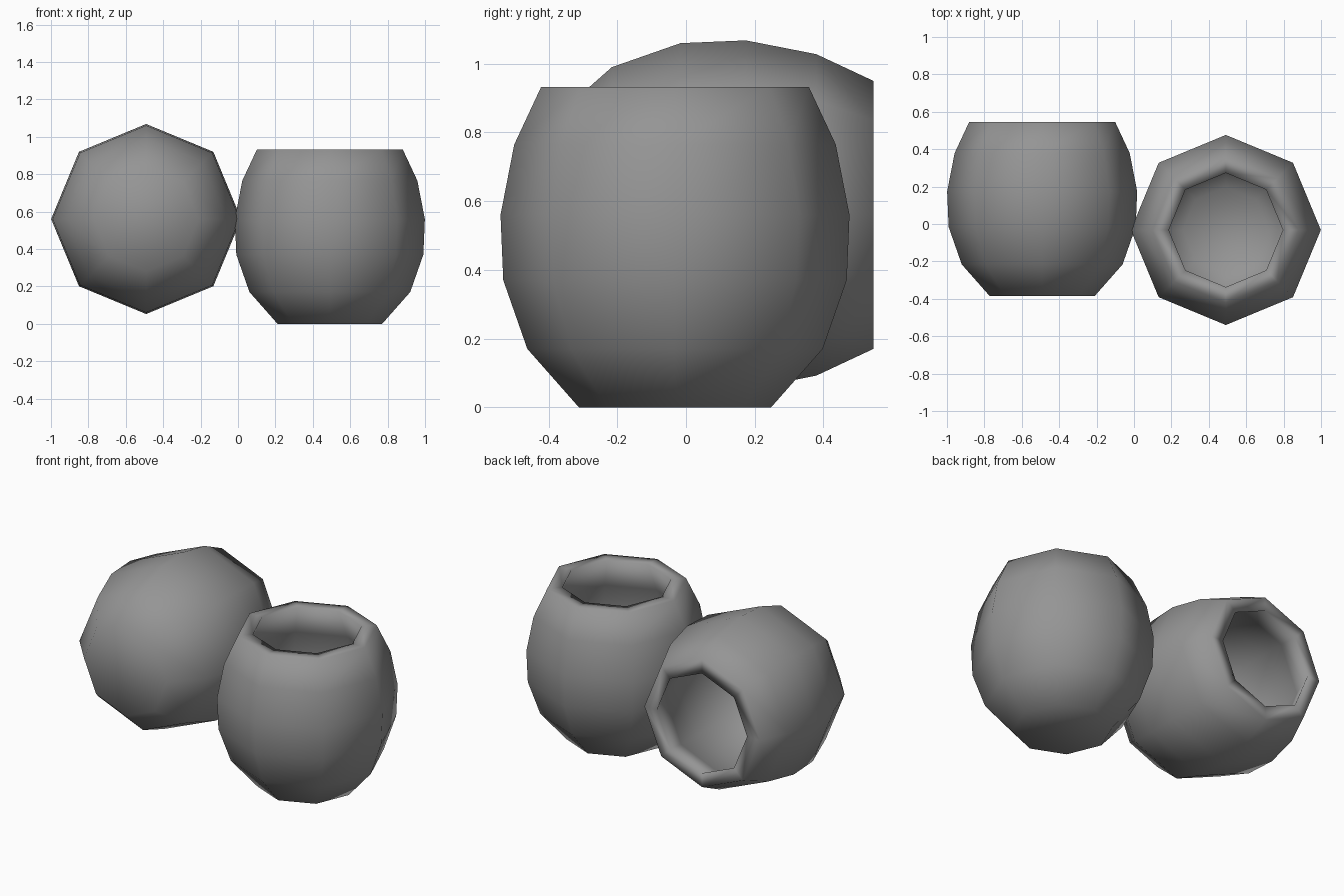
import bpy
import bmesh
from math import cos, sin, pi, radians

SIDES = 8
# (radius, height) from the outer base, over the rim, down to the inner floor
PROFILE = [(0.28, 0), (0.43, 0.17), (0.50, 0.37), (0.508, 0.56), (0.468, 0.765), (0.39, 0.932),
           (0.305, 0.932), (0.385, 0.745), (0.425, 0.56), (0.415, 0.38), (0.355, 0.21), (0.23, 0.085)]

default = bpy.data.objects.get("Cube")
if default:
    bpy.data.objects.remove(default, do_unlink=True)

clay = bpy.data.materials.new("grey clay")
clay.use_nodes = True
grey = (0.3, 0.3, 0.3, 1)
clay.diffuse_color = grey
clay.node_tree.nodes["Principled BSDF"].inputs["Base Color"].default_value = grey


def make_pot(name, location, tilt):
    """Hollow eight-sided pot, lathed from the wall profile."""
    bm = bmesh.new()
    rings = [[bm.verts.new((r * cos(2 * pi * i / SIDES), r * sin(2 * pi * i / SIDES), z))
              for i in range(SIDES)] for r, z in PROFILE]
    for low, high in zip(rings, rings[1:]):
        for i in range(SIDES):
            j = (i + 1) % SIDES
            bm.faces.new((low[i], low[j], high[j], high[i]))
    # Base and inner floor
    bm.faces.new(list(reversed(rings[0])))
    bm.faces.new(rings[-1])
    for face in bm.faces:
        face.smooth = True
    mesh = bpy.data.meshes.new(name)
    bm.to_mesh(mesh)
    bm.free()
    mesh.materials.append(clay)
    pot = bpy.data.objects.new(name, mesh)
    pot.location = location
    pot.rotation_euler.x = radians(tilt)
    bpy.context.collection.objects.link(pot)


# One pot stands, the other lies with its mouth to the back
make_pot("upright_pot", (0.491, -0.032, 0), 0)
make_pot("lying_pot", (-0.491, -0.386, 0.56), -90)
